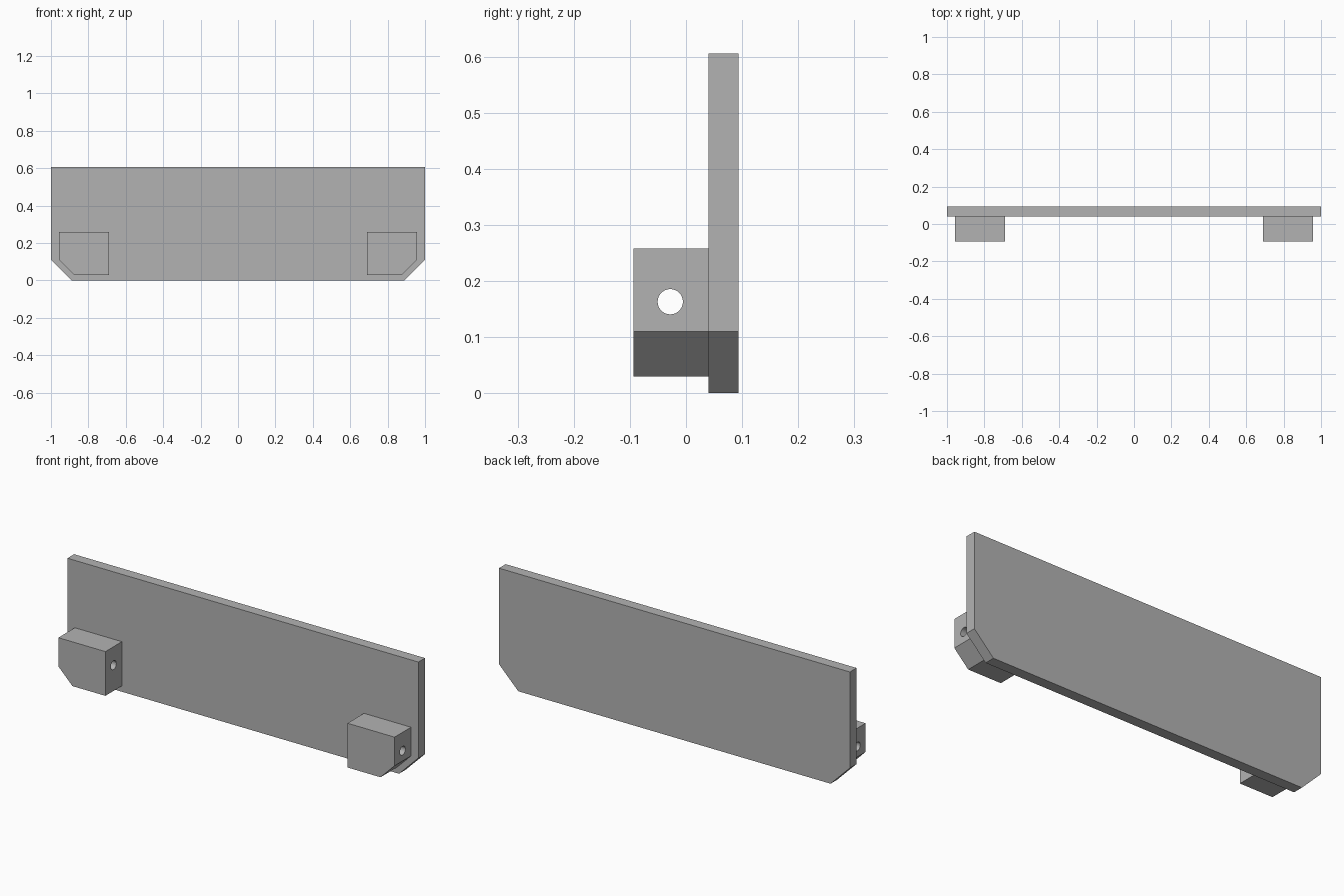
import bpy
import bmesh
import math
from mathutils import Vector

if "Cube" in bpy.data.objects:
    bpy.data.objects.remove(bpy.data.objects["Cube"], do_unlink=True)

# Single plain grey
GREY = (0.45, 0.45, 0.45, 1)
grey = bpy.data.materials.new("plain_grey")
grey.use_nodes = True
grey.diffuse_color = GREY
grey.node_tree.nodes["Principled BSDF"].inputs["Base Color"].default_value = GREY


def extrude_profile(name, outline, y_front, y_back):
    """Solid from an x-z outline, extruded along y."""
    bm = bmesh.new()
    face = bm.faces.new([bm.verts.new((x, y_front, z)) for x, z in outline])
    result = bmesh.ops.extrude_face_region(bm, geom=[face])
    moved = [v for v in result["geom"] if isinstance(v, bmesh.types.BMVert)]
    bmesh.ops.translate(bm, verts=moved, vec=Vector((0, y_back - y_front, 0)))
    bmesh.ops.recalc_face_normals(bm, faces=bm.faces)
    mesh = bpy.data.meshes.new(name)
    bm.to_mesh(mesh)
    bm.free()
    mesh.materials.append(grey)
    obj = bpy.data.objects.new(name, mesh)
    bpy.context.collection.objects.link(obj)
    return obj


# Back panel with clipped lower corners
half = [(0.89, 0), (1, 0.11), (1, 0.605)]
extrude_profile("panel", half + [(-x, z) for x, z in reversed(half)], 0.04, 0.094)

# Round cutter for the pin hole, running along x through both blocks
bpy.ops.mesh.primitive_cylinder_add(vertices=48, radius=0.0225, depth=3,
                                    location=(0, -0.028, 0.163),
                                    rotation=(0, math.pi / 2, 0))
cutter = bpy.context.object
cutter.name = "hole_cutter"
cutter.hide_render = True
cutter.data.materials.append(grey)

# Mounting blocks, each with a clipped outer lower corner
block = [(0.69, 0.03), (0.878, 0.03), (0.958, 0.11), (0.958, 0.258), (0.69, 0.258)]
for name, side in (("left_block", 1), ("right_block", -1)):
    obj = extrude_profile(name, [(side * x, z) for x, z in block], -0.094, 0.04)
    cut = obj.modifiers.new("pin_hole", "BOOLEAN")
    cut.operation = "DIFFERENCE"
    cut.solver = "EXACT"
    cut.object = cutter
    bpy.ops.object.select_all(action="DESELECT")
    obj.select_set(True)
    bpy.context.view_layer.objects.active = obj
    bpy.ops.object.modifier_apply(modifier=cut.name)
    bpy.ops.object.shade_smooth_by_angle(angle=math.radians(30))

bpy.data.objects.remove(cutter, do_unlink=True)
